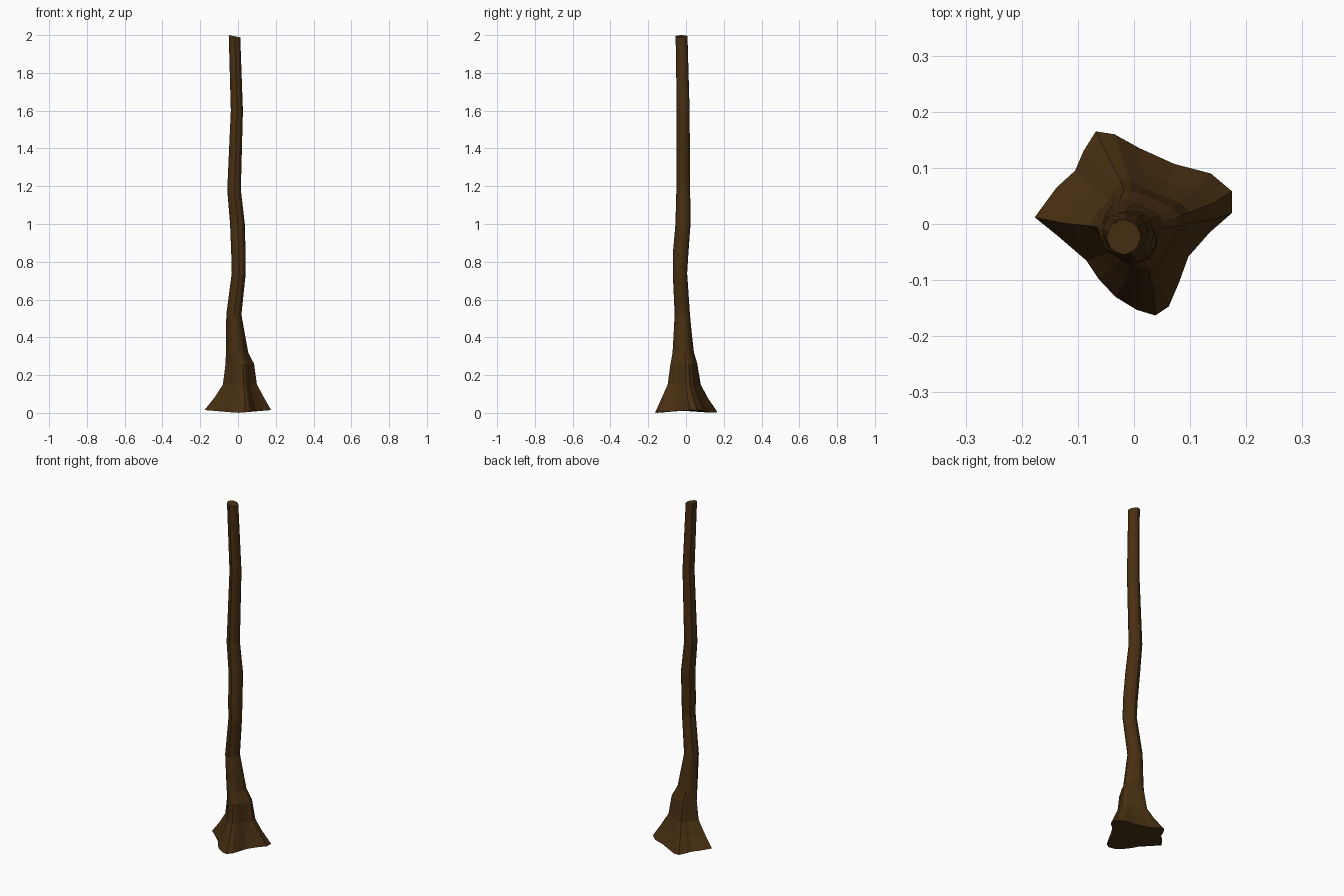
import bpy, bmesh, math

if "Cube" in bpy.data.objects:
    bpy.data.objects.remove(bpy.data.objects["Cube"])

# Footprint of the flared roots (four lobes), counter-clockwise
ROOTS = [(.175, .02), (.175, .058), (.137, .09), (.072, .107), (.01, .135),
         (-.035, .16), (-.068, .165), (-.09, .13), (-.105, .095), (-.138, .065),
         (-.177, .012), (-.135, -.022), (-.085, -.065), (-.063, -.098),
         (-.033, -.13), (.005, -.153), (.038, -.163), (.062, -.147),
         (.08, -.105), (.097, -.058), (.135, -.015)]

# Trunk rings: z, x min, x max, y min, y max, how root-shaped (1 = full lobes)
RINGS = [(0.005, -.177, .175, -.163, .165, 1.0),
         (0.08, -.125, .138, -.128, .115, 1.0),
         (0.15, -.080, .100, -.097, .078, .85),
         (0.26, -.066, .085, -.082, .060, .6),
         (0.32, -.064, .054, -.071, .042, .4),
         (0.52, -.062, .018, -.060, .021, .0),
         (0.74, -.033, .041, -.070, .006, .0),
         (0.85, -.036, .040, -.069, .013, .0),
         (1.00, -.042, .036, -.056, .024, .0),
         (1.18, -.057, .015, -.051, .022, .0),
         (1.60, -.038, .026, -.049, .019, .0),
         (2.00, -.049, .012, -.055, .008, .0)]


def section(w):
    """Unit outline blending an octagon with the root footprint, fit to -1..1."""
    pts = []
    for x, y in ROOTS:
        a = math.atan2(y, x)
        r = math.cos(math.pi / 8) / math.cos((a % (math.pi / 4)) - math.pi / 8)
        pts.append(((1 - w) * r * math.cos(a) + w * x / .175,
                    (1 - w) * r * math.sin(a) + w * y / .165))
    xs, ys = [p[0] for p in pts], [p[1] for p in pts]
    fit = lambda v, s: (v - min(s)) / (max(s) - min(s))
    return [(fit(x, xs), fit(y, ys)) for x, y in pts]


bm = bmesh.new()
rings = []
for z, x0, x1, y0, y1, w in RINGS:
    ring = []
    for u, v in section(w):
        x, y = x0 + u * (x1 - x0), y0 + v * (y1 - y0)
        dz = 0
        if z < 0.01:                      # side root tips lift slightly
            dz = -.005 + .015 * abs(x) / .175
        elif z > 1.9:                     # slanted cut at the top
            dz = -.012 * u
        ring.append(bm.verts.new((x, y, z + dz)))
    rings.append(ring)

# Bark between rings, then the two end cuts
n = len(ROOTS)
for a, b in zip(rings, rings[1:]):
    for i in range(n):
        j = (i + 1) % n
        bm.faces.new((a[i], a[j], b[j], b[i]))
bm.faces.new(rings[-1])
bm.faces.new(rings[0][::-1])
bmesh.ops.recalc_face_normals(bm, faces=bm.faces)

mesh = bpy.data.meshes.new("trunk")
bm.to_mesh(mesh)
bm.free()
bark = bpy.data.materials.new("dark brown bark")
bark.diffuse_color = (0.065, 0.029, 0.006, 1)
bark.use_nodes = True
bark.node_tree.nodes["Principled BSDF"].inputs["Base Color"].default_value = bark.diffuse_color
mesh.materials.append(bark)
bpy.context.collection.objects.link(bpy.data.objects.new("trunk", mesh))
